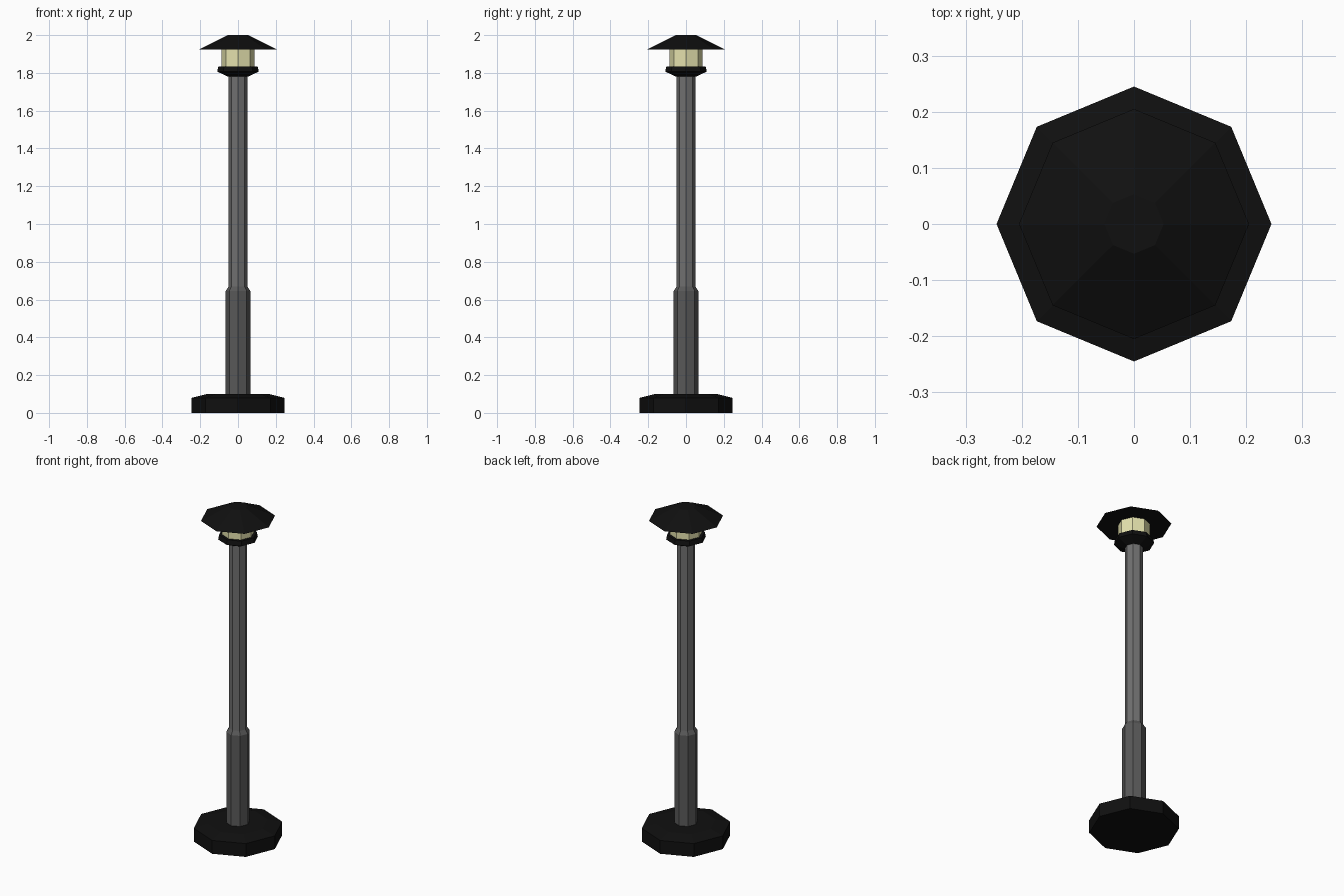
import bpy
import bmesh
from math import cos, sin, tau

if "Cube" in bpy.data.objects:
    bpy.data.objects.remove(bpy.data.objects["Cube"])

SIDES = 8


def material(name, rgb):
    mat = bpy.data.materials.new(name)
    mat.diffuse_color = (*rgb, 1)
    mat.use_nodes = True
    mat.node_tree.nodes["Principled BSDF"].inputs["Base Color"].default_value = mat.diffuse_color
    return mat


def turned(name, profile, mat):
    """Closed eight-sided solid from (radius, height) pairs, bottom to top."""
    bm = bmesh.new()
    rings = [[bm.verts.new((r * cos(tau * i / SIDES), r * sin(tau * i / SIDES), z))
              for i in range(SIDES)] for r, z in profile]
    for low, high in zip(rings, rings[1:]):
        for i in range(SIDES):
            j = (i + 1) % SIDES
            bm.faces.new((low[i], low[j], high[j], high[i]))
    bm.faces.new(rings[0][::-1])
    bm.faces.new(rings[-1])
    mesh = bpy.data.meshes.new(name)
    bm.to_mesh(mesh)
    bm.free()
    mesh.materials.append(mat)
    obj = bpy.data.objects.new(name, mesh)
    bpy.context.collection.objects.link(obj)
    return obj


black = material("black_metal", (0.005, 0.005, 0.005))
dark_grey = material("dark_grey_metal", (0.10, 0.10, 0.10))
grey = material("grey_metal", (0.16, 0.16, 0.16))
glow = material("lamp_glass", (0.78, 0.76, 0.42))

# Chamfered foot
turned("base", [(0.245, 0), (0.245, 0.08), (0.165, 0.10)], black)
# Thicker lower sleeve with a bevelled top
turned("lower_sleeve", [(0.065, 0.10), (0.065, 0.645), (0.05, 0.668)], dark_grey)
# Slim upper post
turned("post", [(0.05, 0.66), (0.05, 1.785)], grey)
# Flared dish holding the lamp
turned("collar", [(0.053, 1.78), (0.11, 1.807), (0.104, 1.835)], black)
# Glass
turned("lamp", [(0.088, 1.832), (0.088, 1.926)], glow)
# Wide sloped roof
turned("roof", [(0.205, 1.925), (0.053, 2.0)], black)
